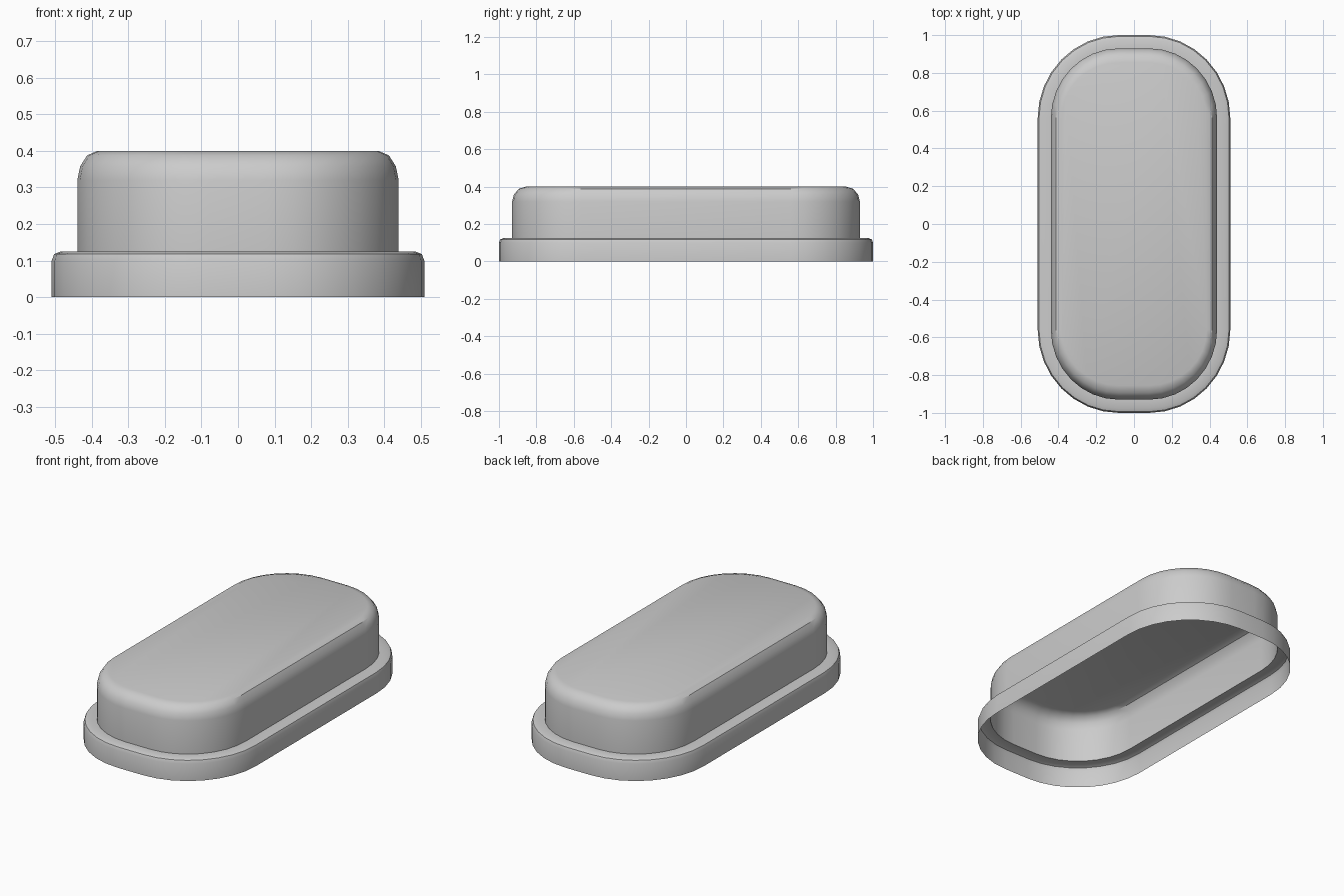
import bpy, bmesh
from math import sin, cos, pi

if "Cube" in bpy.data.objects:
    bpy.data.objects.remove(bpy.data.objects["Cube"])

SEG = 8            # segments per rounded corner
CX, CY = 0.08, 0.56  # corner centres of the long rounded outline


def ring(bm, ax, ay, z):
    """One rounded outline with half-width ax and half-length ay."""
    verts = []
    for q, (sx, sy) in enumerate(((1, 1), (-1, 1), (-1, -1), (1, -1))):
        for i in range(SEG + 1):
            t = (q + i / SEG) * pi / 2
            verts.append(bm.verts.new((sx * CX + (ax - CX) * cos(t),
                                       sy * CY + (ay - CY) * sin(t), z)))
    return verts


# Cross-section from the open bottom rim up to the lid: half-width, half-length, height
profile = [
    (0.51, 1.00, 0.0), (0.51, 1.00, 0.10), (0.503, 0.993, 0.118), (0.485, 0.975, 0.125),
    (0.44, 0.93, 0.125),
    (0.44, 0.93, 0.32), (0.432, 0.92, 0.358), (0.413, 0.894, 0.388), (0.385, 0.855, 0.40),
]

# Open-bottomed button cap
bm = bmesh.new()
rings = [ring(bm, *p) for p in profile]
n = len(rings[0])
for a, b in zip(rings, rings[1:]):
    for i in range(n):
        j = (i + 1) % n
        bm.faces.new((a[i], a[j], b[j], b[i]))
bm.faces.new(rings[-1])

mesh = bpy.data.meshes.new("button_cap")
bm.to_mesh(mesh)
bm.free()
cap = bpy.data.objects.new("button_cap", mesh)
bpy.context.collection.objects.link(cap)
bpy.context.view_layer.objects.active = cap
cap.select_set(True)
bpy.ops.object.shade_smooth_by_angle(angle=0.6)
